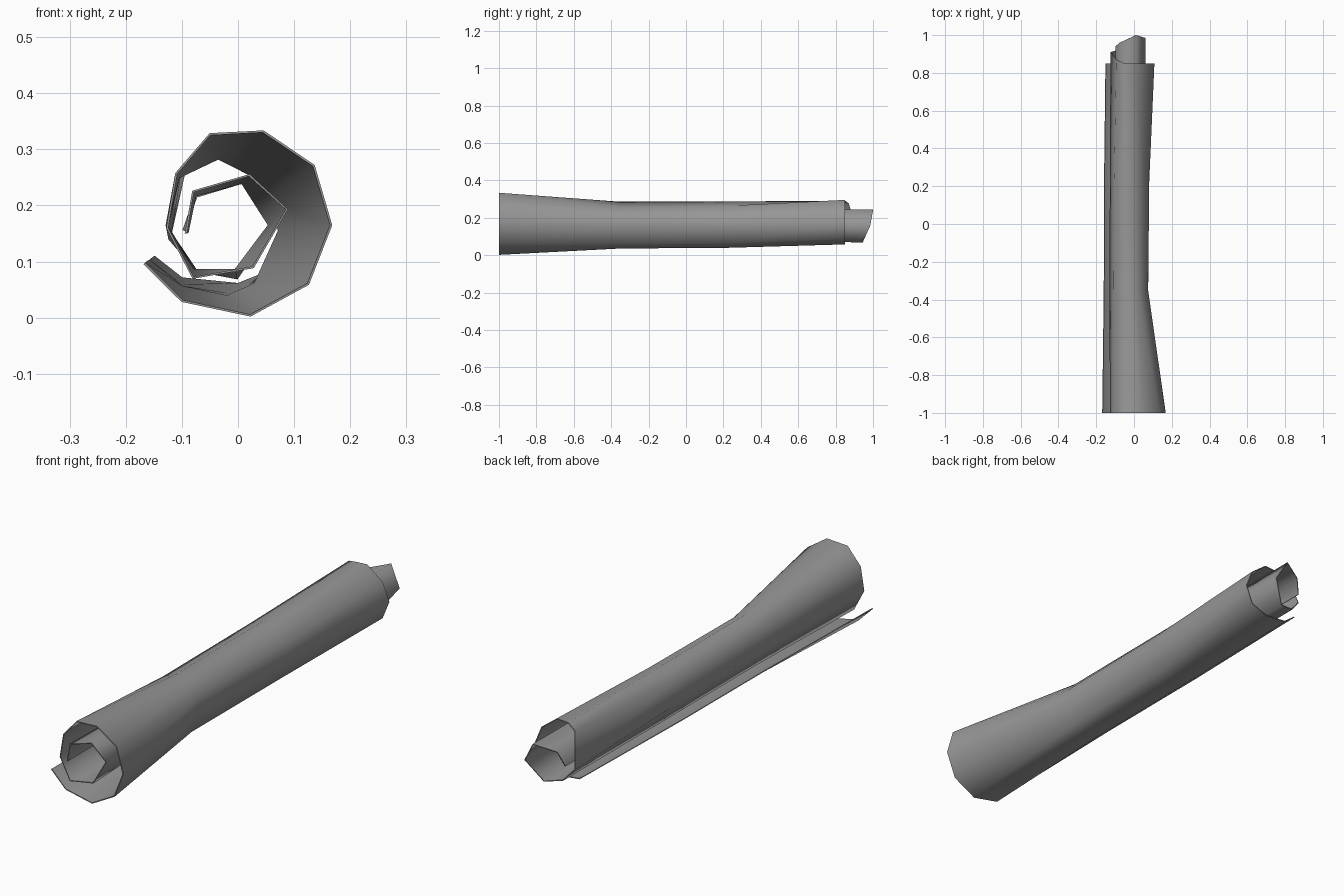
import bpy, bmesh, math

if "Cube" in bpy.data.objects:
    bpy.data.objects.remove(bpy.data.objects["Cube"])

# Spiral cross-sections (x, z), from the loose outer flap to the innermost edge
front = [(-.167, .097), (-.10, .03), (.022, .004), (.125, .06), (.166, .165), (.135, .271),
         (.045, .332), (-.05, .327), (-.11, .257), (-.126, .16), (-.08, .071), (.027, .09),
         (.087, .193), (.02, .254), (-.08, .225), (-.093, .15)]
waist = [(-.159, .102), (-.10, .055), (-.02, .038), (.03, .06), (.073, .155), (.057, .215),
         (.02, .256), (-.035, .284), (-.106, .25), (-.127, .165), (-.08, .085), (-.005, .085),
         (.055, .165), (.007, .24), (-.076, .218), (-.09, .152)]
back = [(-.15, .109), (-.10, .07), (.0, .06), (.075, .09), (.106, .165), (.075, .24),
        (.004, .294), (-.05, .29), (-.092, .276), (-.122, .14), (-.075, .085), (-.002, .07),
        (.059, .158), (.011, .242), (-.074, .216), (-.097, .156)]
# Back rim slides outwards towards the core of the roll
back_y = [.85] * 8 + [.87, .91, .925, .945, .985, 1.0, .96, .94]


def mix(a, b, t):
    return [(p[0] + (q[0] - p[0]) * t, p[1] + (q[1] - p[1]) * t) for p, q in zip(a, b)]


waist_rear = mix(waist, back, .17)
stations = [(front, 0), (waist, .35), (waist_rear, .66), (back, 1)]

# Rolled sheet: loft the spiral along y
bm = bmesh.new()
rows = []
for profile, t in stations:
    rows.append([bm.verts.new((x, -1 + (y + 1) * t, z)) for (x, z), y in zip(profile, back_y)])
for r0, r1 in zip(rows, rows[1:]):
    for i in range(len(r0) - 1):
        bm.faces.new((r0[i], r0[i + 1], r1[i + 1], r1[i]))
bmesh.ops.recalc_face_normals(bm, faces=bm.faces)
mesh = bpy.data.meshes.new("rolled_sheet")
bm.to_mesh(mesh)
bm.free()
sheet = bpy.data.objects.new("rolled_sheet", mesh)
bpy.context.collection.objects.link(sheet)

# Dark grey sheet colour
grey = bpy.data.materials.new("dark_grey")
grey.diffuse_color = (.31, .31, .31, 1)
grey.use_nodes = True
grey.node_tree.nodes["Principled BSDF"].inputs["Base Color"].default_value = grey.diffuse_color
mesh.materials.append(grey)

# Thin sheet thickness
solid = sheet.modifiers.new("thickness", "SOLIDIFY")
solid.thickness = .004
solid.offset = 0
bpy.context.view_layer.objects.active = sheet
sheet.select_set(True)
bpy.ops.object.modifier_apply(modifier="thickness")
bpy.ops.object.shade_smooth_by_angle(angle=math.radians(80))
